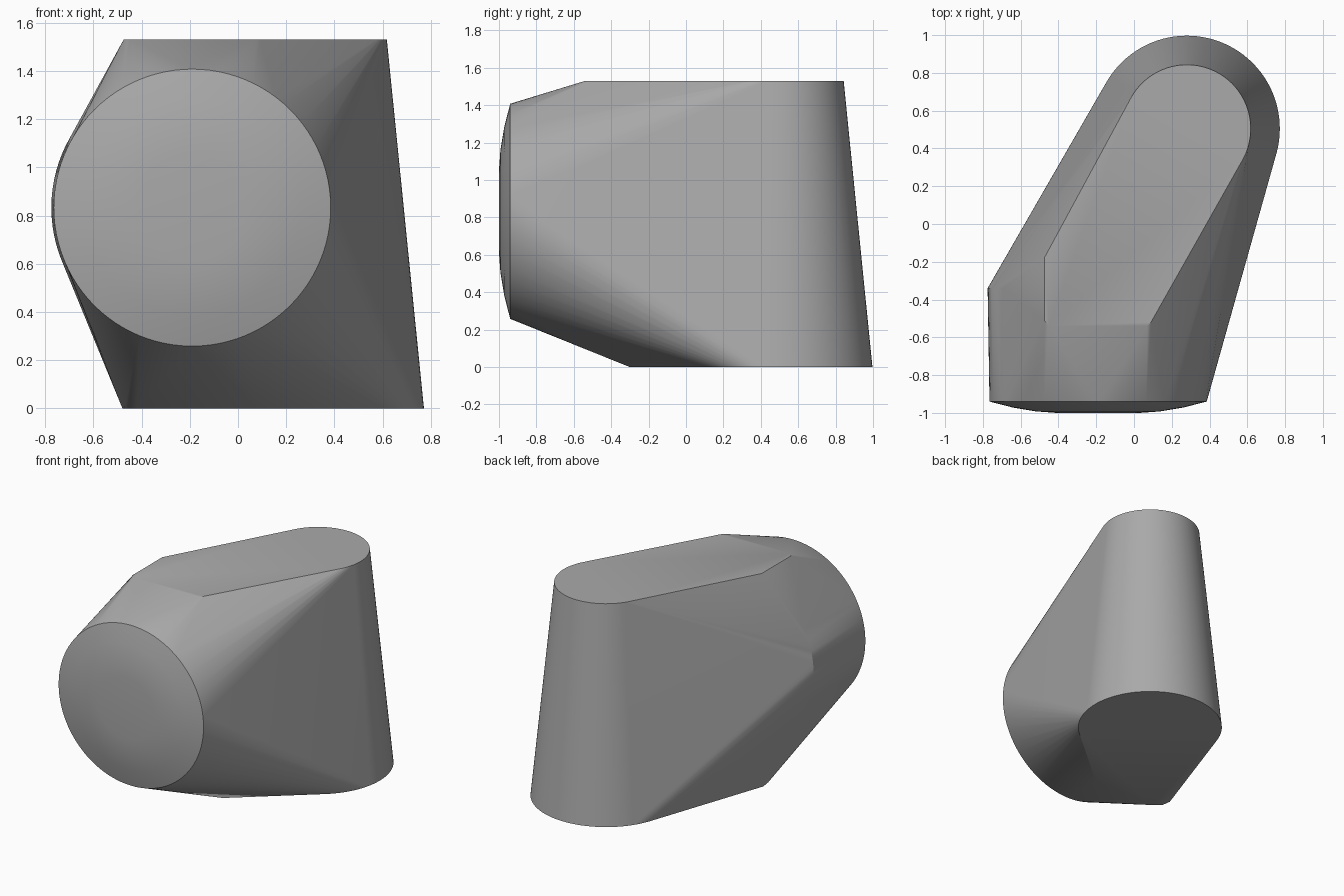
import bpy, bmesh
from math import cos, sin, tau, radians

cube = bpy.data.objects.get("Cube")
if cube:
    bpy.data.objects.remove(cube)

grey = bpy.data.materials.new("plain_grey")
grey.use_nodes = True
colour = (0.4, 0.4, 0.4, 1)
grey.diffuse_color = colour
grey.node_tree.nodes["Principled BSDF"].inputs["Base Color"].default_value = colour

HEIGHT = 1.53
BARREL = (-0.19, 0.833)   # barrel axis, x and z
POST = (0.28, 0.505)      # rear post axis, x and y


def barrel_ring(radius, y, n=96):
    return [(BARREL[0] + radius * cos(tau * i / n), y,
             BARREL[1] + radius * sin(tau * i / n)) for i in range(n)]


def post_ring(radius, z, n=96):
    return [(POST[0] + radius * cos(tau * i / n),
             POST[1] + radius * sin(tau * i / n), z) for i in range(n)]


points = []
# Shallow domed front face, then the back of the barrel
for radius, y in ((0.22, -1), (0.33, -0.992), (0.45, -0.972),
                  (0.575, -0.94), (0.585, -0.34)):
    points += barrel_ring(radius, y)
# Tapered rear post
points += post_ring(0.492, 0) + post_ring(0.338, HEIGHT)
# Front corners of the flat top and the flat base
points += [(x, y, HEIGHT) for x, y in
           ((-0.475, -0.18), (-0.475, -0.51), (-0.45, -0.54), (0.07, -0.54), (0.09, -0.52))]
points += [(x, y, 0) for x, y in
           ((-0.48, -0.19), (-0.47, -0.26), (-0.42, -0.3), (0.09, -0.3), (0.13, -0.26))]

# Skin stretched tightly over all the sections
bm = bmesh.new()
for p in points:
    bm.verts.new(p)
hull = bmesh.ops.convex_hull(bm, input=bm.verts[:])
spare = {g for g in hull["geom_interior"] + hull["geom_unused"]
         if isinstance(g, bmesh.types.BMVert)}
bmesh.ops.delete(bm, geom=list(spare), context="VERTS")
bmesh.ops.dissolve_limit(bm, angle_limit=radians(0.2), verts=bm.verts[:], edges=bm.edges[:])
bmesh.ops.recalc_face_normals(bm, faces=bm.faces[:])
mesh = bpy.data.meshes.new("housing_shell")
bm.to_mesh(mesh)
bm.free()
mesh.materials.append(grey)

housing = bpy.data.objects.new("housing_shell", mesh)
bpy.context.collection.objects.link(housing)
bpy.ops.object.select_all(action="DESELECT")
housing.select_set(True)
bpy.context.view_layer.objects.active = housing
bpy.ops.object.shade_smooth_by_angle(angle=radians(30))
